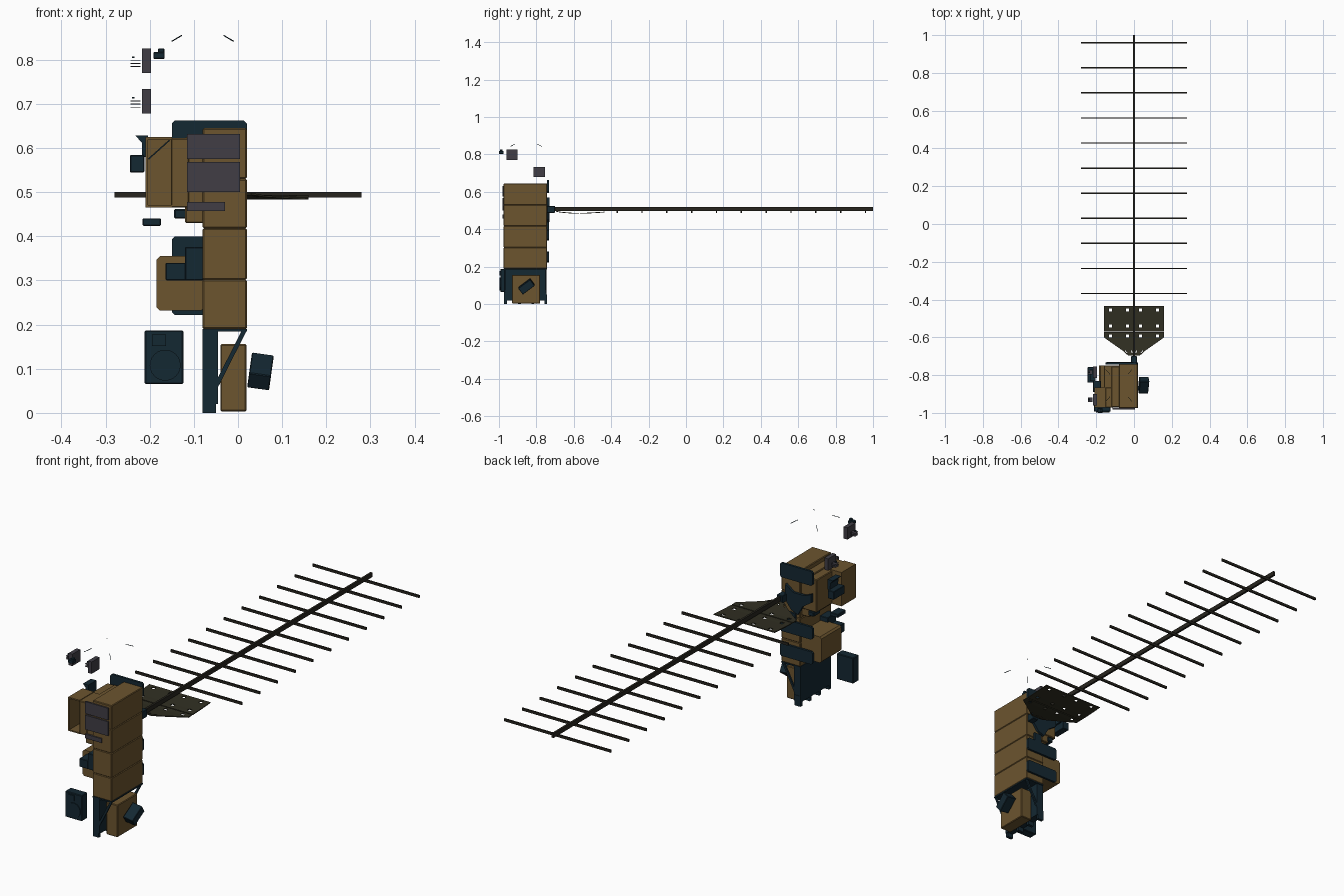
import bpy, bmesh, math
from mathutils import Vector, Matrix

if "Cube" in bpy.data.objects:
    bpy.data.objects.remove(bpy.data.objects["Cube"])


def material(name, rgb):
    m = bpy.data.materials.new(name)
    m.use_nodes = True
    m.diffuse_color = (*rgb, 1)
    bsdf = m.node_tree.nodes["Principled BSDF"]
    bsdf.inputs["Base Color"].default_value = (*rgb, 1)
    bsdf.inputs["Roughness"].default_value = 0.8
    return m


TAN = material("tan housing", (0.15, 0.09, 0.028))
NAVY = material("dark navy metal", (0.007, 0.021, 0.032))
GREY = material("slate grey", (0.052, 0.048, 0.06))
OLIVE = material("dark olive plate", (0.03, 0.028, 0.016))
BOOM = material("dark boom metal", (0.02, 0.018, 0.013))


def finish(name, bm, mat):
    bmesh.ops.recalc_face_normals(bm, faces=bm.faces)
    mesh = bpy.data.meshes.new(name)
    bm.to_mesh(mesh)
    bm.free()
    mesh.materials.append(mat)
    ob = bpy.data.objects.new(name, mesh)
    bpy.context.collection.objects.link(ob)
    return ob


def box(name, mat, x, y, z, bevel=0.0, turn=None):
    """Box given by its x, y and z ranges, with optional bevel and rotation."""
    bm = bmesh.new()
    bmesh.ops.create_cube(bm, size=1)
    size = [r[1] - r[0] for r in (x, y, z)]
    bmesh.ops.scale(bm, vec=size, verts=bm.verts)
    if bevel:
        bmesh.ops.bevel(bm, geom=bm.edges[:], offset=bevel, segments=1, affect='EDGES')
    if turn:
        bmesh.ops.transform(bm, matrix=turn, verts=bm.verts)
    centre = [sum(r) / 2 for r in (x, y, z)]
    bmesh.ops.translate(bm, vec=centre, verts=bm.verts)
    return finish(name, bm, mat)


def bar(name, mat, a, b, width, depth):
    """Straight rectangular bar between two points."""
    a, b = Vector(a), Vector(b)
    turn = (b - a).to_track_quat('Z', 'Y').to_matrix().to_4x4()
    mid, half = (a + b) / 2, (b - a).length / 2
    ranges = [(c - h, c + h) for c, h in zip(mid, (width / 2, depth / 2, half))]
    return box(name, mat, *ranges, turn=turn)


def profile_plate(name, mat, outline, y0, y1):
    """Extrudes an x-z outline along y."""
    bm = bmesh.new()
    face = bm.faces.new([bm.verts.new((x, y0, z)) for x, z in outline])
    new = bmesh.ops.extrude_face_region(bm, geom=[face])["geom"]
    bmesh.ops.translate(bm, vec=(0, y1 - y0, 0),
                        verts=[v for v in new if isinstance(v, bmesh.types.BMVert)])
    return finish(name, bm, mat)


def clipped(x, z, c):
    """Rectangle outline with cut corners."""
    return [(x[0] + c, z[0]), (x[1] - c, z[0]), (x[1], z[0] + c), (x[1], z[1] - c),
            (x[1] - c, z[1]), (x[0] + c, z[1]), (x[0], z[1] - c), (x[0], z[0] + c)]


# Main column in four stacked segments
levels = [0.19, 0.302, 0.418, 0.53, 0.645]
for i, (lo, hi) in enumerate(zip(levels, levels[1:])):
    box(f"column_segment_{i + 1}", TAN, (-0.08, 0.02), (-0.975, -0.742), (lo, hi), 0.003)

# Side housings
profile_plate("lower_side_housing", TAN, clipped((-0.185, -0.075), (0.232, 0.355), 0.008), -0.9, -0.75)
box("upper_rear_housing", TAN, (-0.16, -0.075), (-0.87, -0.75), (0.465, 0.62), 0.003)
box("upper_inner_housing", TAN, (-0.12, -0.075), (-0.97, -0.755), (0.43, 0.625), 0.003)
box("upper_outer_housing", TAN, (-0.152, -0.11), (-0.972, -0.865), (0.465, 0.623), 0.003)

# Open-fronted bay at the outer end
box("bay_back", TAN, (-0.21, -0.15), (-0.885, -0.865), (0.465, 0.625))
box("bay_side", TAN, (-0.21, -0.204), (-0.972, -0.88), (0.465, 0.625))
box("bay_floor", TAN, (-0.21, -0.15), (-0.972, -0.88), (0.465, 0.471))
box("bay_roof", TAN, (-0.21, -0.15), (-0.972, -0.88), (0.619, 0.625))
bar("bay_brace", NAVY, (-0.203, -0.89, 0.575), (-0.155, -0.89, 0.618), 0.003, 0.003)

# Front grey panels
for name, x, z in (("upper_front_panel", (-0.115, 0.005), (0.575, 0.632)),
                   ("middle_front_panel", (-0.115, 0.005), (0.5, 0.568)),
                   ("small_front_panel", (-0.115, -0.03), (0.458, 0.478))):
    box(name, GREY, x, (-0.981, -0.972), z)

# Rear mounting straps
for i, z in enumerate(((0.595, 0.663), (0.34, 0.4), (0.222, 0.282))):
    profile_plate(f"rear_strap_{i + 1}", NAVY, clipped((-0.15, 0.02), z, 0.007), -0.743, -0.732)
profile_plate("rear_bracket", NAVY,
              [(-0.145, 0.515), (-0.145, 0.555), (-0.11, 0.54), (-0.05, 0.54), (-0.01, 0.57),
               (-0.005, 0.5), (-0.04, 0.455), (-0.075, 0.44), (-0.1, 0.485)], -0.743, -0.73)
box("rear_bracket_foot", NAVY, (-0.145, -0.115), (-0.8, -0.75), (0.44, 0.462), 0.003)
box("rear_clip", NAVY, (-0.06, -0.02), (-0.742, -0.732), (0.4, 0.44))

# Lower frame: chassis, fins and diagonal struts
box("lower_chassis", NAVY, (-0.08, -0.045), (-0.972, -0.745), (0.02, 0.19))
for i, y in enumerate((-0.965, -0.89, -0.82, -0.75)):
    box(f"chassis_fin_{i + 1}", NAVY, (-0.08, -0.05), (y - 0.007, y + 0.007), (0, 0.05))
box("chassis_top", NAVY, (-0.08, 0.02), (-0.975, -0.742), (0.184, 0.19))
for name, y in (("front_strut", -0.968), ("rear_strut", -0.75)):
    bar(name, NAVY, (0.015, y, 0.188), (-0.05, y, 0.06), 0.008, 0.01)
box("lower_housing", TAN, (-0.04, 0.019), (-0.93, -0.78), (0.003, 0.156), 0.003)

# Tilted box on the side of the lower housing
tilt = Matrix.Rotation(math.radians(8), 4, 'Y') @ Matrix.Rotation(math.radians(37), 4, 'X')
box("tilted_box", NAVY, (0.026, 0.076), (-0.893, -0.813), (0.073, 0.115), 0.002, tilt)

# Separate flat cabinet with a round cover and hatch
box("side_cabinet", NAVY, (-0.212, -0.124), (-0.993, -0.95), (0.065, 0.187), 0.003)
disc = [(-0.165 + 0.035 * math.cos(t * math.pi / 12), 0.108 + 0.035 * math.sin(t * math.pi / 12))
        for t in range(24)]
profile_plate("cabinet_cover", NAVY, disc, -0.997, -0.99)
box("cabinet_hatch", NAVY, (-0.195, -0.163), (-0.997, -0.99), (0.152, 0.178))

# Small dark equipment blocks
for name, x, y, z in (
        ("stepped_block_upper", (-0.12, -0.078), (-0.955, -0.89), (0.3, 0.376)),
        ("stepped_block_lower", (-0.164, -0.118), (-0.955, -0.89), (0.3, 0.34)),
        ("outer_block", (-0.245, -0.212), (-0.84, -0.758), (0.545, 0.584)),
        ("floating_block", (-0.216, -0.175), (-0.89, -0.83), (0.424, 0.441)),
        ("top_block", (-0.192, -0.166), (-1, -0.975), (0.802, 0.818)),
        ("top_block_knob", (-0.181, -0.167), (-0.995, -0.98), (0.815, 0.826))):
    box(name, NAVY, x, y, z, 0.002)
profile_plate("outer_block_bracket", NAVY,
              [(-0.232, 0.628), (-0.204, 0.628), (-0.204, 0.58), (-0.217, 0.58), (-0.218, 0.612)],
              -0.83, -0.77)

# Floating grey modules with thin prongs
for i, (y, z) in enumerate(((-0.93, 0.77), (-0.785, 0.678))):
    box(f"grey_module_{i + 1}", GREY, (-0.217, -0.197), (y - 0.03, y + 0.03), (z, z + 0.056))
    for k in range(3):
        h = z + 0.014 + 0.007 * k
        box(f"module_{i + 1}_prong_{k + 1}", GREY, (-0.244, -0.221), (y - 0.012, y + 0.012), (h, h + 0.0015))
    box(f"module_{i + 1}_tip", NAVY, (-0.24, -0.234), (y - 0.005, y + 0.005), (z + 0.034, z + 0.038))

# Four short wires floating above
for sx in (-1, 1):
    for sy in (-1, 1):
        bar(f"wire_{sx + 1}_{sy + 1}", NAVY, (-0.08 + sx * 0.07, -0.855 + sy * 0.085, 0.842),
            (-0.08 + sx * 0.048, -0.855 + sy * 0.06, 0.855), 0.002, 0.002)

# Long boom with eleven cross elements
box("boom", BOOM, (-0.005, 0.005), (-0.735, 1), (0.498, 0.519))
for i in range(11):
    y = 0.96 - i * 0.1328
    box(f"cross_element_{i + 1}", BOOM, (-0.28, 0.28), (y - 0.0035, y + 0.0035), (0.488, 0.5))
box("boom_clamp", NAVY, (-0.015, 0.015), (-0.742, -0.7), (0.488, 0.524), 0.002)


def perforated_plate(name, rows):
    """Sheet of (y, half width, z) rows with square holes, given thickness."""
    cols = (-1, -.83, -.73, -.27, -.17, .17, .27, .73, .83, 1)
    bm = bmesh.new()
    grid = [[bm.verts.new((c * w, y, z)) for c in cols] for y, w, z in rows]
    for r in range(len(rows) - 1):
        for c in range(len(cols) - 1):
            if r in (1, 3) and c in (1, 3, 5, 7):
                continue
            bm.faces.new((grid[r][c], grid[r][c + 1], grid[r + 1][c + 1], grid[r + 1][c]))
    ob = finish(name, bm, OLIVE)
    ob.modifiers.new("thickness", 'SOLIDIFY').thickness = 0.004
    return ob


# Reflector plates under the boom
perforated_plate("outer_reflector", [(-0.435, 0.16, 0.494), (-0.448, 0.16, 0.493), (-0.463, 0.16, 0.492),
                                     (-0.532, 0.16, 0.488), (-0.548, 0.16, 0.488), (-0.568, 0.16, 0.487)])
perforated_plate("inner_reflector", [(-0.573, 0.16, 0.487), (-0.585, 0.16, 0.487), (-0.6, 0.16, 0.487),
                                     (-0.67, 0.06, 0.493), (-0.684, 0.045, 0.496), (-0.695, 0.03, 0.498)])
